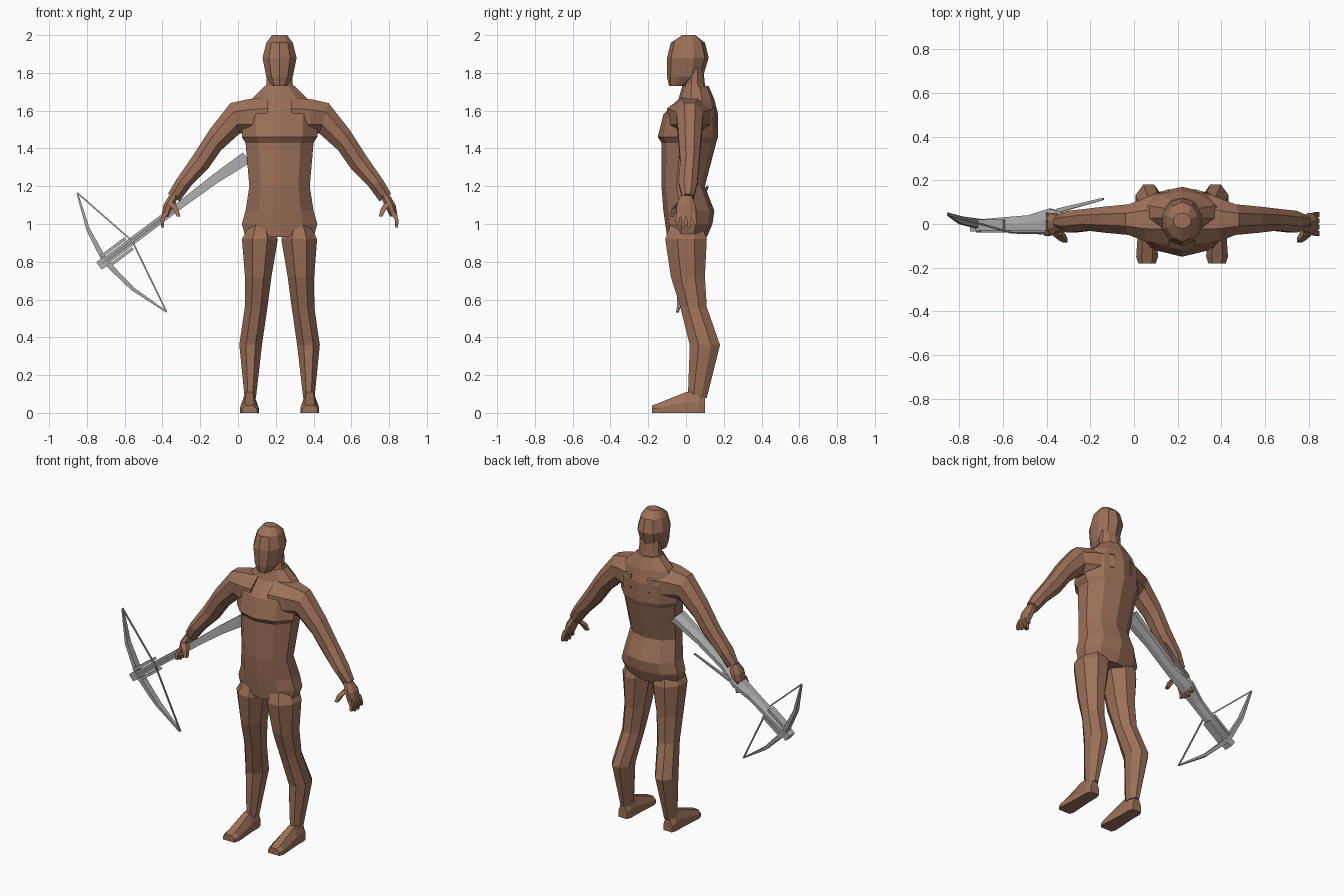
import bpy, bmesh
from math import cos, sin, pi
from mathutils import Vector

cube = bpy.data.objects.get("Cube")
if cube:
    bpy.data.objects.remove(cube, do_unlink=True)


def material(name, red, green, blue):
    mat = bpy.data.materials.new(name)
    mat.use_nodes = True
    mat.diffuse_color = (red, green, blue, 1)
    shader = mat.node_tree.nodes["Principled BSDF"]
    shader.inputs["Base Color"].default_value = mat.diffuse_color
    return mat


def polygon(sides):
    """Regular cross-section with flat sides on x, filling a square of half size one."""
    angles = [2 * pi * (i + .5) / sides for i in range(sides)]
    wide = max(cos(a) for a in angles)
    high = max(sin(a) for a in angles)
    return [(cos(a) / wide, sin(a) / high) for a in angles]


def ring(centre, across, depth, profile):
    centre, across, depth = Vector(centre), Vector(across), Vector(depth)
    return [centre + across * p + depth * q for p, q in profile]


def loft(name, rings, mat):
    """Skin a list of equal rings and cap both ends."""
    bm = bmesh.new()
    rows = [[bm.verts.new(point) for point in row] for row in rings]
    count = len(rows[0])
    for low, high in zip(rows, rows[1:]):
        for i in range(count):
            j = (i + 1) % count
            bm.faces.new((low[i], low[j], high[j], high[i]))
    bm.faces.new(rows[0])
    bm.faces.new(rows[-1])
    bmesh.ops.recalc_face_normals(bm, faces=bm.faces)
    mesh = bpy.data.meshes.new(name)
    bm.to_mesh(mesh)
    bm.free()
    mesh.materials.append(mat)
    bpy.context.collection.objects.link(bpy.data.objects.new(name, mesh))


SKIN = material("brown skin", .335, .163, .1)
STOCK = material("light grey stock", .43, .43, .44)
METAL = material("mid grey metal", .36, .36, .365)

SQUARE, LIMB, BODY = polygon(4), polygon(8), polygon(10)
FLAT = [(1, -1), (1, 0), (.5, 1), (-.5, 1), (-1, 0), (-1, -1)]    # flat on one face
MIDDLE = .22                    # the figure's own centre line


def stack(name, sections):
    """Upright part from (z, half width, front y, back y)."""
    loft(name, [ring((MIDDLE, (front + back) / 2, z), (width, 0, 0),
                     (0, (back - front) / 2, 0), BODY)
                for z, width, front, back in sections], SKIN)


# Torso, neck and head
stack("torso", [
    (.93, .18, -.1, .11), (1, .2, -.11, .14), (1.07, .18, -.12, .15),
    (1.2, .16, -.13, .1), (1.43, .18, -.13, .16), (1.46, .2, -.15, .17),
    (1.58, .2, -.12, .17), (1.66, .15, -.04, .15), (1.73, .08, -.02, .12)])
stack("neck", [(1.66, .1, -.03, .12), (1.74, .07, -.01, .1), (1.84, .065, 0, .09)])
stack("head", [
    (1.73, .04, -.09, 0), (1.78, .07, -.1, .09), (1.88, .09, -.1, .12),
    (1.96, .07, -.08, .1), (2, .04, -.02, .05)])


def body_side(side, sign):
    """One leg, foot, arm and hand; sign is +1 for the left."""

    def limb(name, sections, profile):
        """Tapering box path from (x offset, y, z, half width, half depth)."""
        loft(side + name, [ring((MIDDLE + sign * x, y, z), (sign * width, 0, 0),
                                (0, depth, 0), profile)
                           for x, y, z, width, depth in sections], SKIN)

    limb("_leg", [
        (.1, 0, 1.03, .04, .07), (.104, 0, .92, .095, .11),
        (.113, .01, .72, .07, .09), (.124, .04, .56, .06, .07),
        (.153, .1, .36, .06, .08), (.155, .06, .08, .03, .05)], LIMB)

    # Foot along y: half width and half height
    foot = [(.1, .03, .04), (.07, .04, .055), (0, .04, .055), (-.15, .05, .025), (-.18, .04, .02)]
    loft(side + "_foot", [ring((MIDDLE + sign * .16, y, high), (sign * wide, 0, 0),
                               (0, 0, high), FLAT) for y, wide, high in foot], SKIN)

    # Arm: upper edge x z, lower edge x z, centre y and half depth
    arm = [(.06, 1.67, .06, 1.47, .03, .13), (.17, 1.66, .16, 1.47, .02, .1),
           (.26, 1.64, .21, 1.48, .02, .07), (.37, 1.5, .31, 1.39, .02, .06),
           (.46, 1.36, .38, 1.29, .02, .05), (.55, 1.23, .47, 1.2, .01, .05),
           (.59, 1.16, .53, 1.12, .01, .03)]
    loft(side + "_arm", [
        ring((MIDDLE + sign * (top_x + low_x) / 2, y, (top_z + low_z) / 2),
             (sign * (top_x - low_x) / 2, 0, (top_z - low_z) / 2), (0, depth, 0), LIMB)
        for top_x, top_z, low_x, low_z, y, depth in arm], SKIN)

    # Palm, four fanned fingers and a thumb
    limb("_palm", [(.56, 0, 1.15, .025, .03), (.585, 0, 1.1, .03, .05),
                   (.605, 0, 1.04, .02, .05)], LIMB)
    for k in range(4):
        spread = (k - 1.5) / 40
        limb("_finger_" + "abcd"[k], [
            (.605, spread, 1.06, .013, .013), (.62, spread * 1.2, 1.02, .01, .01),
            (.62, spread * 1.3, .975 + abs(spread) / 2, .007, .007)], SQUARE)
    limb("_thumb", [(.575, -.03, 1.11, .02, .02), (.55, -.06, 1.08, .015, .015),
                    (.535, -.075, 1.04, .01, .01)], SQUARE)


body_side("left", 1)
body_side("right", -1)

# Crossbow frame: u runs from nose to butt, v across, y is its depth
NOSE, ALONG, ACROSS = Vector((-.72, 0, .79)), Vector((.8, 0, .6)), Vector((-.6, 0, .8))


def at(u, v, y):
    return NOSE + ALONG * u + ACROSS * v + Vector((0, y, 0))


def beam(name, sections, mat, profile=SQUARE):
    """Part along the stock from (u, v, half width, front y, back y)."""
    loft(name, [ring(at(u, v, (front + back) / 2), ACROSS * width,
                     (0, (back - front) / 2, 0), profile)
                for u, v, width, front, back in sections], mat)


beam("crossbow_stock", [
    (0, 0, .02, -.03, .02), (.3, 0, .02, -.03, .04), (.42, 0, .02, -.03, .07),
    (.55, 0, .02, -.03, .04), (.75, 0, .025, -.02, .05),
    (.95, -.01, .033, -.02, .07)], STOCK, FLAT)
beam("bolt_rail", [(u, 0, .007, -.038, -.028) for u in (0, .48)], METAL)
beam("trigger_lever", [(.46, 0, .006, .05, .07), (.71, -.02, .004, .11, .12)], STOCK)
beam("nose_block", [(u, 0, .024, -.034, .02) for u in (-.02, .03)], STOCK)


def bow_half(side, sign, reach):
    """Clamp, bow arm and half of the string; reach is the tip's distance."""
    beam(side + "_clamp", [(u, sign * .033, .008, -.03, .02) for u in (.02, .18)], STOCK)
    # Bow arm: u, share of reach, y, half thickness and half depth
    bow = [(.02, 0, 0, .014, .022), (.05, .5, .017, .01, .018), (.12, 1, .045, .004, .007)]
    loft(side + "_bow_arm", [
        ring(at(u, sign * share * reach, sign * y), ALONG * thick, (0, depth, 0), SQUARE)
        for u, share, y, thick, depth in bow], METAL)
    ends = at(.12, sign * reach, sign * .044), at(.2, 0, -.04)
    loft(side + "_bowstring", [ring(end, ALONG * .004, (0, .004, 0), SQUARE)
                               for end in ends], METAL)


bow_half("upper", 1, .38)
bow_half("lower", -1, .41)
